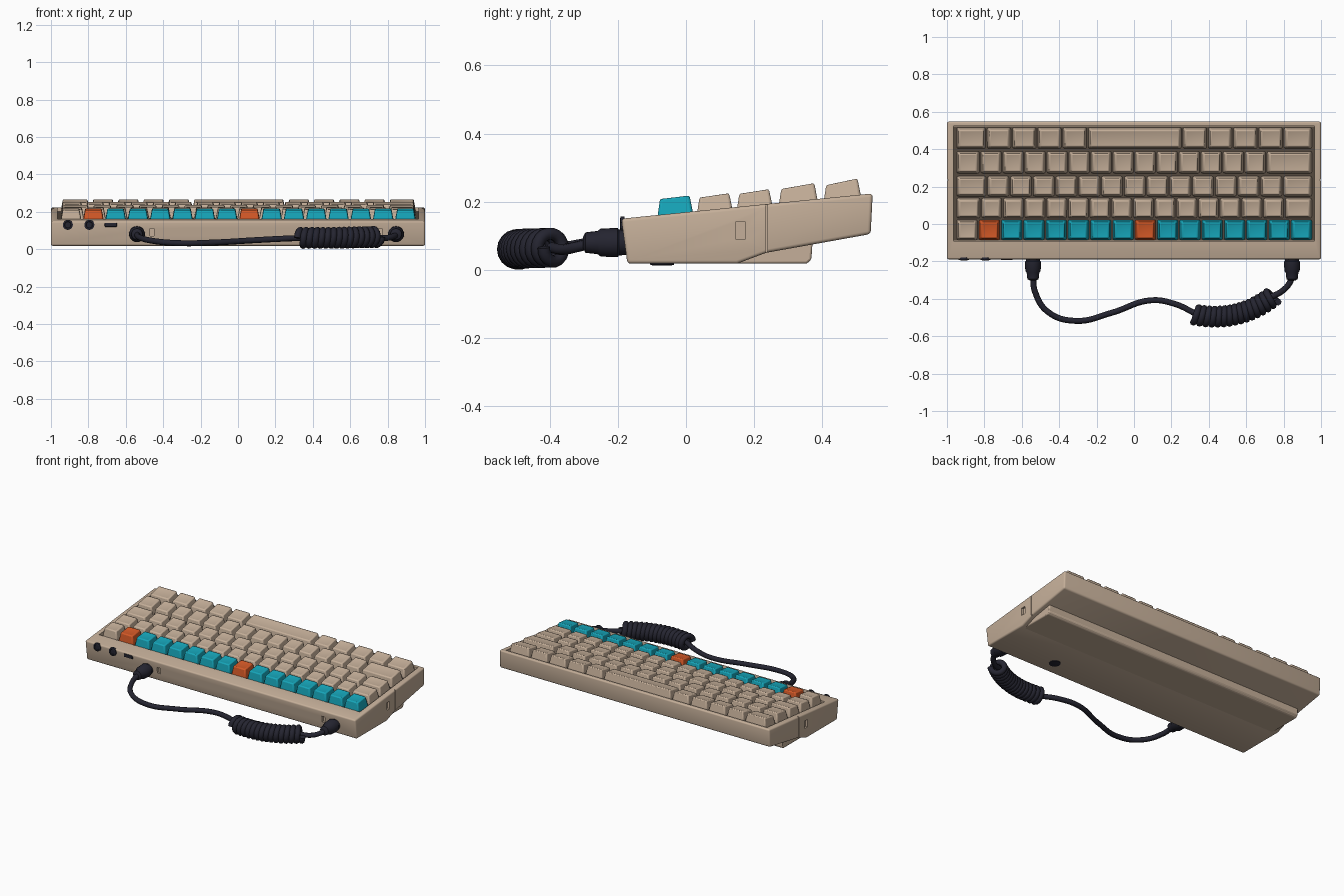
import bpy, bmesh, math
from mathutils import Vector

cube = bpy.data.objects.get("Cube")
if cube:
    bpy.data.objects.remove(cube, do_unlink=True)


def material(name, rgb):
    m = bpy.data.materials.new(name)
    m.use_nodes = True
    m.diffuse_color = (*rgb, 1)
    bsdf = m.node_tree.nodes["Principled BSDF"]
    bsdf.inputs["Base Color"].default_value = (*rgb, 1)
    bsdf.inputs["Roughness"].default_value = 0.6
    return m


BEIGE = material("beige plastic", (0.56, 0.43, 0.32))
TEAL = material("teal plastic", (0.008, 0.38, 0.49))
ORANGE = material("orange plastic", (0.66, 0.10, 0.02))
DARK = material("dark rubber", (0.018, 0.018, 0.03))
SHADE = material("brown key bed", (0.10, 0.075, 0.055))


def finish(name, bm, mat, bevel=0, segments=2):
    bmesh.ops.recalc_face_normals(bm, faces=bm.faces)
    mesh = bpy.data.meshes.new(name)
    bm.to_mesh(mesh)
    bm.free()
    ob = bpy.data.objects.new(name, mesh)
    bpy.context.collection.objects.link(ob)
    mesh.materials.append(mat)
    if bevel:
        mod = ob.modifiers.new("soft edges", "BEVEL")
        mod.width, mod.segments, mod.limit_method = bevel, segments, "ANGLE"
    return ob


def smooth(ob):
    bpy.ops.object.select_all(action="DESELECT")
    ob.select_set(True)
    bpy.context.view_layer.objects.active = ob
    bpy.ops.object.shade_smooth_by_angle(angle=math.radians(40))


def add_prism(bm, profile, half):
    """Extrude a (y, z) profile across x from -half to half."""
    face = bm.faces.new([bm.verts.new((-half, y, z)) for y, z in profile])
    ext = bmesh.ops.extrude_face_region(bm, geom=[face])
    verts = [g for g in ext["geom"] if isinstance(g, bmesh.types.BMVert)]
    bmesh.ops.translate(bm, verts=verts, vec=(2 * half, 0, 0))


def add_box(bm, centre, size):
    verts = bmesh.ops.create_cube(bm, size=1)["verts"]
    for v in verts:
        v.co = Vector(centre) + Vector([a * b for a, b in zip(v.co, size)])


def top_z(y):
    """Height of the case rim at depth y."""
    return 0.15 + (y + 0.19) * 0.1


# Case: side profile, with a key well, small notches and a side seam cut out
bm = bmesh.new()
add_prism(bm, [(-0.172, 0.018), (0.15, 0.018), (0.235, 0.05), (0.542, 0.105),
               (0.548, 0.224), (0.235, 0.193), (-0.19, 0.15)], 1.0)
case = finish("case", bm, BEIGE, 0.01, 3)
bm = bmesh.new()
WELL = 0.024
add_prism(bm, [(-0.09, top_z(-0.09) - WELL), (0.523, top_z(0.523) - WELL),
               (0.523, 0.4), (-0.09, 0.4)], 0.965)
for side in (-1, 1):
    add_box(bm, (side, 0.16, 0.115), (0.03, 0.03, 0.05))
    add_box(bm, (side, 0.236, 0.12), (0.012, 0.006, 0.2))
for x in (-0.46, 0.76):
    add_box(bm, (x, -0.19, 0.09), (0.022, 0.05, 0.04))
cutter = finish("case_cutter", bm, BEIGE)
cutter.hide_render = True
cut = case.modifiers.new("well", "BOOLEAN")
cut.operation, cut.solver, cut.object = "DIFFERENCE", "EXACT", cutter
bpy.context.view_layer.objects.active = case
for mod in list(case.modifiers):
    bpy.ops.object.modifier_apply(modifier=mod.name)
bpy.data.objects.remove(cutter, do_unlink=True)
smooth(case)

# Key bed in the bottom of the well
bm = bmesh.new()
add_prism(bm, [(y, top_z(y) - WELL + d) for y, d in
               ((-0.089, 0), (0.522, 0), (0.522, 0.003), (-0.089, 0.003))], 0.964)
finish("key_bed", bm, SHADE)

# Rear foot under the raised back
bm = bmesh.new()
add_prism(bm, [(0.13, 0.018), (0.355, 0.018), (0.368, 0.03),
               (0.372, 0.09), (0.13, 0.09)], 0.97)
smooth(finish("rear_foot", bm, BEIGE, 0.006))


# Keys: tapered caps with a dished, tilted top
def add_key(name, x0, x1, y0, y1, z_front, z_back, mat):
    def ring(side, front, back, z_at):
        pts = [(x0 + side, y0 + front), (x1 - side, y0 + front),
               (x1 - side, y1 - back), (x0 + side, y1 - back)]
        return [bm.verts.new((x, y, z_at(y))) for x, y in pts]

    bm = bmesh.new()

    def slope(y):
        return z_front + (z_back - z_front) * (y - y0) / (y1 - y0)

    rings = [ring(0, 0, 0, lambda y: top_z(y) - WELL + 0.002),
             ring(0.013, 0.010, 0.014, slope),
             ring(0.026, 0.022, 0.026, lambda y: slope(y) - 0.004)]
    for low, high in zip(rings, rings[1:]):
        for i in range(4):
            j = (i + 1) % 4
            bm.faces.new((low[i], low[j], high[j], high[i]))
    bm.faces.new(rings[-1])
    bm.faces.new(rings[0][::-1])
    smooth(finish(name, bm, mat, 0.008, 2))


LEFT, RIGHT, GAP = -0.952, 0.955, 0.006
# Each row: name, front y, back y, front z, back z, relative key widths
rows = [
    ("function_key", -0.086, 0.024, 0.209, 0.222, [1] * 16),
    ("upper_key", 0.030, 0.140, 0.213, 0.229, [1.15] + [1] * 14 + [1.3]),
    ("middle_key", 0.147, 0.257, 0.224, 0.241, [1.4] + [1.03] * 13 + [1.35]),
    ("lower_key", 0.270, 0.390, 0.238, 0.259, [1.1] + [1] * 13 + [2.1]),
    ("bottom_key", 0.402, 0.517, 0.249, 0.273,
     [1.35] + [1.12] * 4 + [4.2] + [1.12] * 4 + [1.3]),
]
for name, y0, y1, za, zb, widths in rows:
    unit = (RIGHT - LEFT) / sum(widths)
    x = LEFT
    for i, w in enumerate(widths):
        mat, label = BEIGE, f"{name}_{i + 1}"
        if name == "function_key" and i:
            mat = ORANGE if i in (1, 8) else TEAL
        if w > 4:
            label = "space_bar"
        add_key(label, x + GAP / 2, x + w * unit - GAP / 2, y0, y1, za, zb, mat)
        x += w * unit


# Lathed round parts along y or z
def add_lathe(name, origin, axis, profile, mat, sides=20):
    bm = bmesh.new()
    turn = Vector((0, 0, 1)).rotation_difference(Vector(axis))
    rings = []
    for dist, r in profile:
        ring = []
        for k in range(sides):
            a = math.tau * k / sides
            p = turn @ Vector((r * math.cos(a), r * math.sin(a), dist))
            ring.append(bm.verts.new(p + Vector(origin)))
        rings.append(ring)
    for a, b in zip(rings, rings[1:]):
        for k in range(sides):
            j = (k + 1) % sides
            bm.faces.new((a[k], a[j], b[j], b[k]))
    bm.faces.new(rings[0])
    bm.faces.new(rings[-1])
    smooth(finish(name, bm, mat))


FRONT = (0, -1, 0)
for i, x in enumerate((-0.91, -0.795)):
    add_lathe(f"round_port_{i + 1}", (x, -0.18, 0.13), FRONT,
              [(0, 0.027), (0.012, 0.027), (0.014, 0.018), (0.01, 0.016)], DARK)
bm = bmesh.new()
add_box(bm, (-0.68, -0.186, 0.13), (0.065, 0.014, 0.022))
finish("flat_port", bm, DARK, 0.004)
add_lathe("underside_cap", (0.56, -0.07, 0.022), (0, 0, -1),
          [(0, 0.035), (0.007, 0.035), (0.009, 0.028)], DARK)

# Cable plugs with a stepped strain relief
for name, x in (("right_plug", -0.54), ("left_plug", 0.845)):
    add_lathe(name, (x, -0.175, 0.08), FRONT,
              [(0, 0.036), (0.022, 0.038), (0.026, 0.043), (0.075, 0.041),
               (0.085, 0.034), (0.12, 0.03), (0.128, 0.016)], DARK)


# Cable
def add_tube(name, points, radius, kind="POLY"):
    cu = bpy.data.curves.new(name, "CURVE")
    cu.dimensions, cu.bevel_depth, cu.bevel_resolution = "3D", radius, 2
    cu.use_fill_caps = True
    cu.resolution_u = 8
    sp = cu.splines.new(kind)
    if kind == "BEZIER":
        sp.bezier_points.add(len(points) - 1)
        for bp, p in zip(sp.bezier_points, points):
            bp.co = p
            bp.handle_left_type = bp.handle_right_type = "AUTO"
    else:
        sp.points.add(len(points) - 1)
        for pt, p in zip(sp.points, points):
            pt.co = (*p, 1)
    cu.materials.append(DARK)
    bpy.context.collection.objects.link(bpy.data.objects.new(name, cu))


add_tube("long_cable", [(-0.54, -0.28, 0.08), (-0.53, -0.36, 0.065), (-0.46, -0.47, 0.045),
                        (-0.31, -0.518, 0.032), (-0.12, -0.475, 0.036), (0.09, -0.408, 0.048),
                        (0.22, -0.428, 0.055), (0.34, -0.485, 0.06)], 0.016, "BEZIER")
add_tube("short_cable", [(0.72, -0.395, 0.065), (0.79, -0.36, 0.06), (0.835, -0.31, 0.07),
                         (0.845, -0.27, 0.08)], 0.016, "BEZIER")

# Coiled section: helix around a bent centre line
start, bend, end = Vector((0.325, -0.485, 0.06)), Vector((0.56, -0.53, 0.06)), Vector((0.745, -0.385, 0.066))
turns, steps = 15, 18
helix = []
for i in range(turns * steps + 1):
    t = i / (turns * steps)
    centre = start * (1 - t) ** 2 + bend * 2 * t * (1 - t) + end * t * t
    tangent = ((bend - start) * (1 - t) + (end - bend) * t).normalized()
    side = tangent.cross(Vector((0, 0, 1))).normalized()
    a = math.tau * i / steps
    helix.append(centre + 0.041 * (side * math.cos(a) + side.cross(tangent) * math.sin(a)))
add_tube("coiled_cable", helix, 0.0185)
